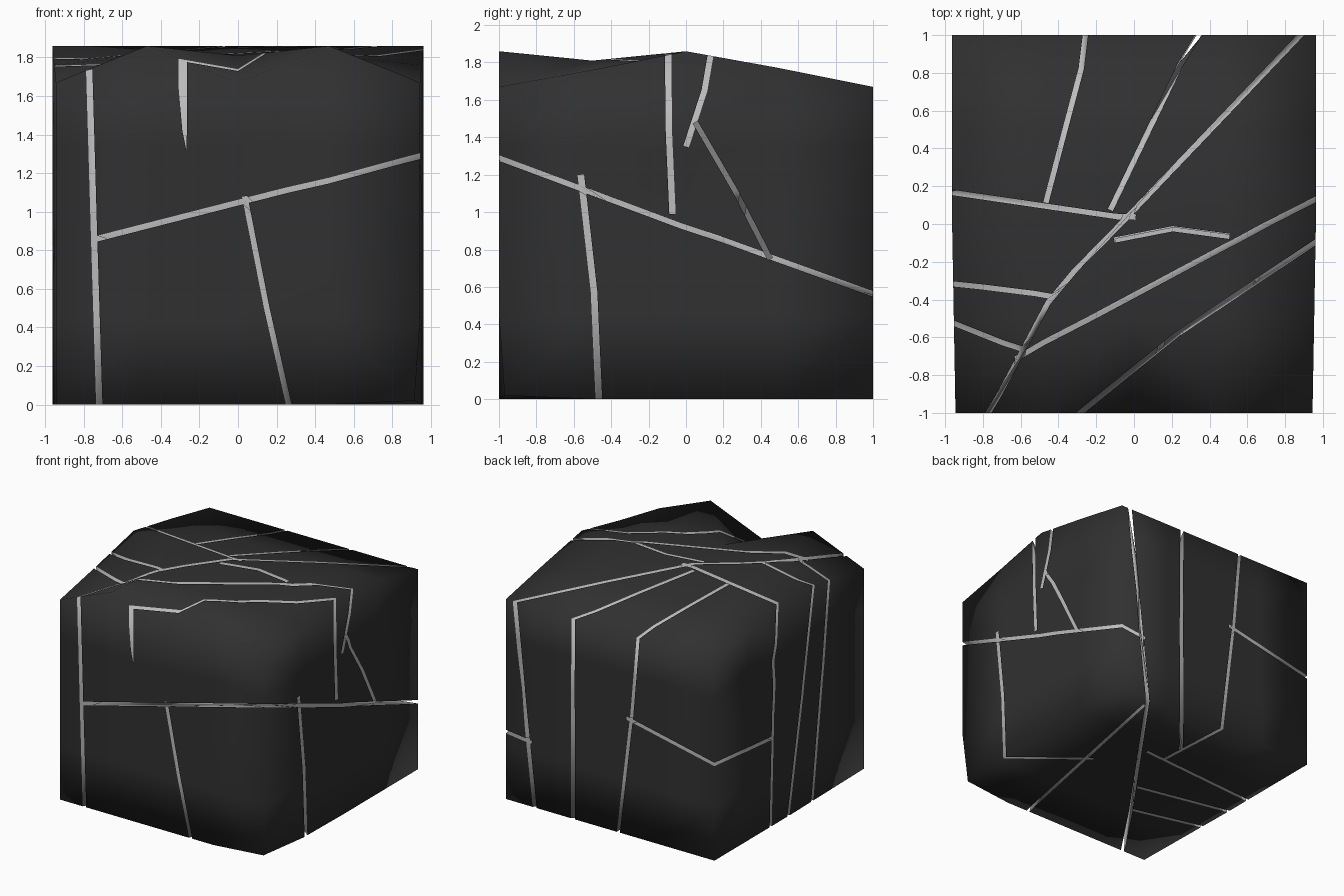
import bpy, bmesh, random
from mathutils import Vector

if "Cube" in bpy.data.objects:
    bpy.data.objects.remove(bpy.data.objects["Cube"])

random.seed(4)


def material(name, v):
    m = bpy.data.materials.new(name)
    m.diffuse_color = (v, v, v, 1)
    m.use_nodes = True
    m.node_tree.nodes["Principled BSDF"].inputs["Base Color"].default_value = m.diffuse_color
    return m


def new_object(name, bm, mat):
    me = bpy.data.meshes.new(name)
    bmesh.ops.recalc_face_normals(bm, faces=bm.faces)
    bm.to_mesh(me)
    bm.free()
    me.materials.append(mat)
    ob = bpy.data.objects.new(name, me)
    bpy.context.collection.objects.link(ob)
    return ob


def top_height(i, j):
    """Ridge across the middle, slope to the back, two humps along the front."""
    if j == 0:
        return 1.67 + .19 * (i % 2)
    ridge = (1.67, 1.81, 1.86, 1.77, 1.67)[j]
    return ridge - (.05 if j == 1 and i in (0, 4) else 0)


# Rock block: subdivided cube with an uneven top and a few dented corners
bm = bmesh.new()
bmesh.ops.create_cube(bm, size=2)
bmesh.ops.subdivide_edges(bm, edges=bm.edges[:], cuts=3, use_grid_fill=True)
for v in bm.verts:
    i, j, k = (round((c + 1) * 2) for c in v.co)
    half = .945 + .009 * min(j, 2)
    v.co = (half * (i - 2) / 2, (j - 2) / 2, top_height(i, j) if k == 4 else k * .45)
    if j == 3 and k == 3 and i in (0, 4):       # hollows high on both sides
        v.co.x *= .94
    if (i, j, k) == (3, 0, 3):                  # hollow on the front
        v.co.y += .03
    if (i, j, k) == (4, 0, 0):                  # chipped foot
        v.co += Vector((-.03, .03, .02))
bmesh.ops.triangulate(bm, faces=bm.faces[:])
for f in bm.faces:
    f.smooth = True
block = new_object("cracked_block", bm, material("dark_rock", .03))

# Crack sheets: each cuts inward between an upper and a lower path
cracks = bmesh.new()


def sheet(upper, lower):
    """Triangulated sheet between two 3D paths, bent slightly halfway."""
    bend = Vector((random.uniform(-.02, .02), random.uniform(-.02, .02), 0))
    upper, lower = [Vector(p) for p in upper], [Vector(p) for p in lower]
    middle = [(a + b) / 2 + bend for a, b in zip(upper, lower)]
    rows = [[cracks.verts.new(p) for p in row] for row in (upper, middle, lower)]
    for r, q in zip(rows, rows[1:]):
        for a in range(len(r) - 1):
            cracks.faces.new((r[a], r[a + 1], q[a + 1], q[a]))


def upright(top, bottom=None, shift=(0, 0), z=(1.95, -.05)):
    """Standing crack; the lower path is given or is the upper path shifted."""
    bottom = bottom or [(x + shift[0], y + shift[1]) for x, y in top]
    sheet([(*p, z[0]) for p in top], [(*p, z[1]) for p in bottom])


# Main diagonal split through the whole block
upright([(-.79, -1.02), (-.46, -.41), (.93, 1.02)], [(-.73, -1.02), (-.35, -.46), (.71, 1.02)])
# Full-height cracks running in from the back and left
upright([(.35, 1.02), (-.13, .05)], [(.36, 1.02), (-.03, .55)])
upright([(-.28, 1.02), (-.49, .1)], [(-.07, 1.02), (-.03, .33)])
upright([(-1, .165), (0, .02)], [(-1, .26), (.15, .345)])
upright([(-1, -.34), (-.45, -.4)], [(-1, .04), (-.15, -.14)])
upright([(-1, -.53), (-.62, -.68)], [(-1, -.28), (-.33, -.45)])
# Cracks of the upper right part
upright([(-.31, -1.02), (.22, -.59), (1, -.07)], shift=(.07, .07), z=(1.85, .99))
upright([(-.62, -.68), (1, .17)], shift=(0, -.15), z=(1.95, 1.35))
upright([(.2, .05), (1, .05)], shift=(0, .4), z=(1.48, .75))
upright([(-.11, -.08), (.2, -.02), (.5, -.06)], z=(1.95, 1.5))
# Cracks of the lower right part
upright([(.03, -1.02), (.5, .85)], [(.27, -1.02), (.65, .9)], z=(1.08, -.05))
upright([(1, -.6), (.4, -.12)], shift=(0, .1), z=(1.2, -.05))
# Level cracks: large one front to right, small one at back left
sheet([(-.76, -1.02, .86), (1, -1.02, 1.31)], [(.74, 1.02, .53), (1, 1.02, .56)])
sheet([(-.15, 1.02, .98), (-1, 1.02, .8)], [(-.2, .2, .8), (-1, .23, .73)])

bmesh.ops.triangulate(cracks, faces=cracks.faces[:])
cutter = new_object("crack_cutter", cracks, material("crack_grey", .5))
cutter.hide_render = True
thick = cutter.modifiers.new("width", 'SOLIDIFY')
thick.thickness, thick.offset = .028, 0

# Uncut copy keeps the smooth shading after the cracks are carved
smooth = bpy.data.objects.new("smooth_reference", block.data.copy())
bpy.context.collection.objects.link(smooth)
smooth.hide_render = True

cut = block.modifiers.new("cracks", 'BOOLEAN')
cut.operation, cut.object, cut.solver = 'DIFFERENCE', cutter, 'EXACT'
cut.use_self = True
cut.material_mode = 'TRANSFER'
shade = block.modifiers.new("shading", 'DATA_TRANSFER')
shade.object = smooth
shade.use_loop_data = True
shade.data_types_loops = {'CUSTOM_NORMAL'}
shade.loop_mapping = 'POLYINTERP_NEAREST'

bpy.context.view_layer.objects.active = block
for name in ("cracks", "shading"):
    bpy.ops.object.modifier_apply(modifier=name)
for helper in (cutter, smooth):
    bpy.data.objects.remove(helper)
